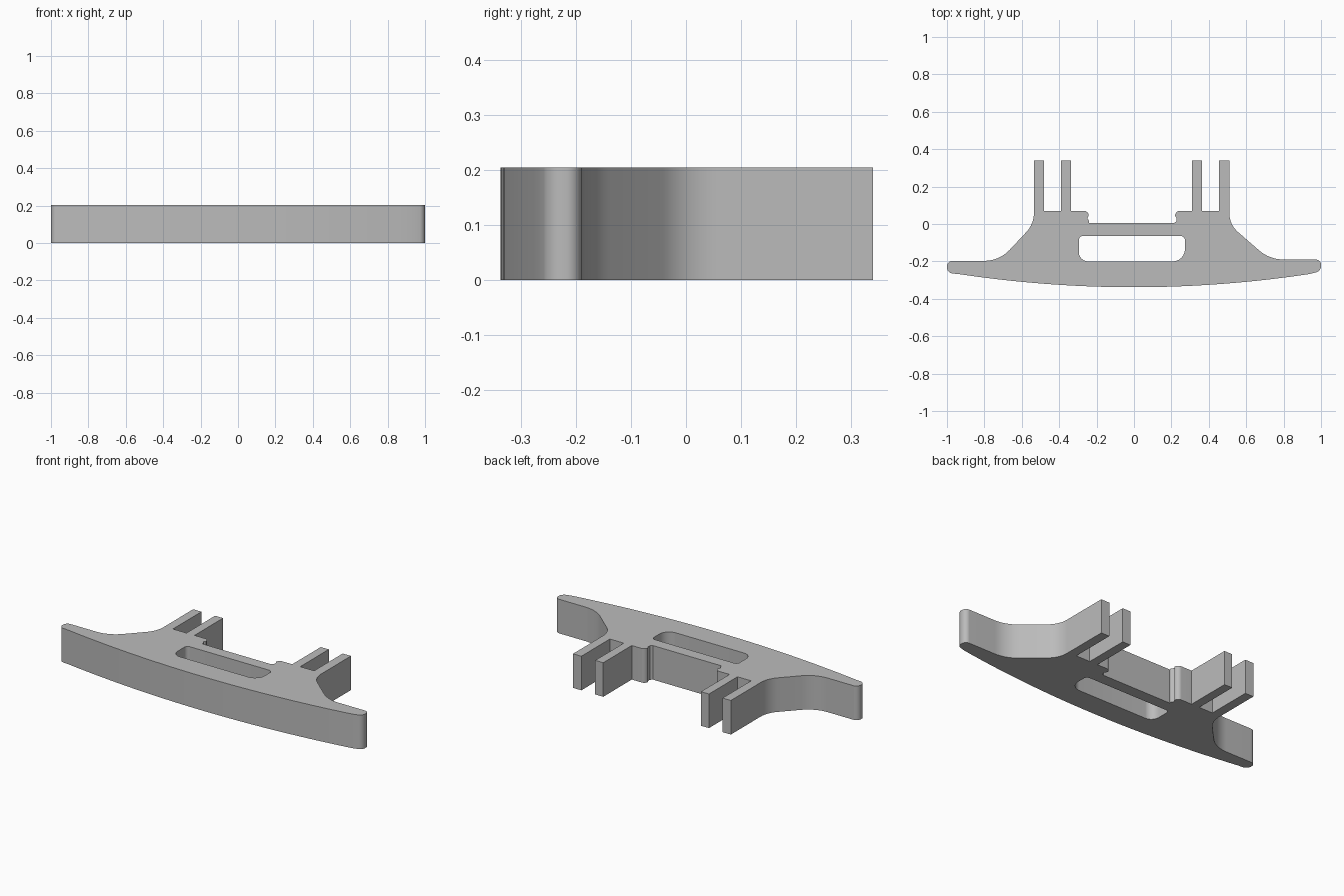
import bpy
from math import tan, cos
from mathutils import Vector

HEIGHT = 0.204

cube = bpy.data.objects.get("Cube")
if cube:
    bpy.data.objects.remove(cube, do_unlink=True)

grey = bpy.data.materials.new("plain grey")
grey.use_nodes = True
colour = (0.5, 0.5, 0.5, 1)
grey.diffuse_color = colour
grey.node_tree.nodes["Principled BSDF"].inputs["Base Color"].default_value = colour


def rounded(corners, steps=8):
    """Outline through (x, y, cut) corners, each arc starting cut away from its corner."""
    out = []
    for i, (x, y, cut) in enumerate(corners):
        p = Vector((x, y))
        if not cut:
            out.append(p)
            continue
        before = (Vector(corners[i - 1][:2]) - p).normalized()
        after = (Vector(corners[(i + 1) % len(corners)][:2]) - p).normalized()
        half = before.angle(after) / 2
        radius = cut * tan(half)
        centre = p + (before + after).normalized() * cut / cos(half)
        start, end = p + before * cut - centre, p + after * cut - centre
        for k in range(steps + 1):
            out.append(centre + start.lerp(end, k / steps).normalized() * radius)
    return out


def prong(x0, x1, base=0.07, tip=0.34):
    return [(x0, base, 0), (x0, tip, 0), (x1, tip, 0), (x1, base, 0)]


# Bowed front face, left to right
front = [(i / 16, -0.338 + 0.08 * (i / 16) ** 2, 0) for i in range(-15, 16)]

# Wing tip, shoulder and pronged mount on the +x side, then the -x side
plus_side = [(1, -0.252, 0.028), (1, -0.19, 0.028), (0.725, -0.19, 0.075),
             (0.51, -0.003, 0.06)]
plus_side += prong(0.51, 0.455)[1:] + prong(0.363, 0.31)
plus_side += [(0.22, 0.07, 0.025), (0.22, 0.043, 0), (0.228, 0.032, 0),
              (0.228, 0.016, 0), (0.215, 0.005, 0)]
minus_side = [(-0.24, 0.005, 0), (-0.24, 0.016, 0), (-0.25, 0.032, 0),
              (-0.242, 0.043, 0), (-0.242, 0.07, 0.025)]
minus_side += prong(-0.337, -0.39) + prong(-0.48, -0.535)[:3]
minus_side += [(-0.535, 0, 0.06), (-0.72, -0.197, 0.08),
               (-1, -0.197, 0.03), (-1, -0.262, 0.03)]

# Long slot through the body
slot = [(-0.295, -0.2, 0.05), (0.272, -0.2, 0.065),
        (0.272, -0.064, 0.022), (-0.295, -0.064, 0.022)]

# Filled curve with a hole, extruded and turned into a mesh
curve = bpy.data.curves.new("bumper_bracket", "CURVE")
curve.dimensions = "2D"
curve.fill_mode = "BOTH"
curve.extrude = HEIGHT / 2
for corners in (front + plus_side + minus_side, slot):
    points = rounded(corners)
    spline = curve.splines.new("POLY")
    spline.points.add(len(points) - 1)
    for target, p in zip(spline.points, points):
        target.co = (p.x, p.y, 0, 1)
    spline.use_cyclic_u = True
curve.materials.append(grey)

bracket = bpy.data.objects.new("bumper_bracket", curve)
bpy.context.collection.objects.link(bracket)
bracket.location.z = HEIGHT / 2
bpy.ops.object.select_all(action="DESELECT")
bracket.select_set(True)
bpy.context.view_layer.objects.active = bracket
bpy.ops.object.convert(target="MESH")
bpy.ops.object.mode_set(mode="EDIT")
bpy.ops.mesh.select_all(action="SELECT")
bpy.ops.mesh.remove_doubles(threshold=0.0005)
bpy.ops.mesh.normals_make_consistent(inside=False)
bpy.ops.object.mode_set(mode="OBJECT")
bpy.ops.object.shade_smooth_by_angle(angle=0.5)
